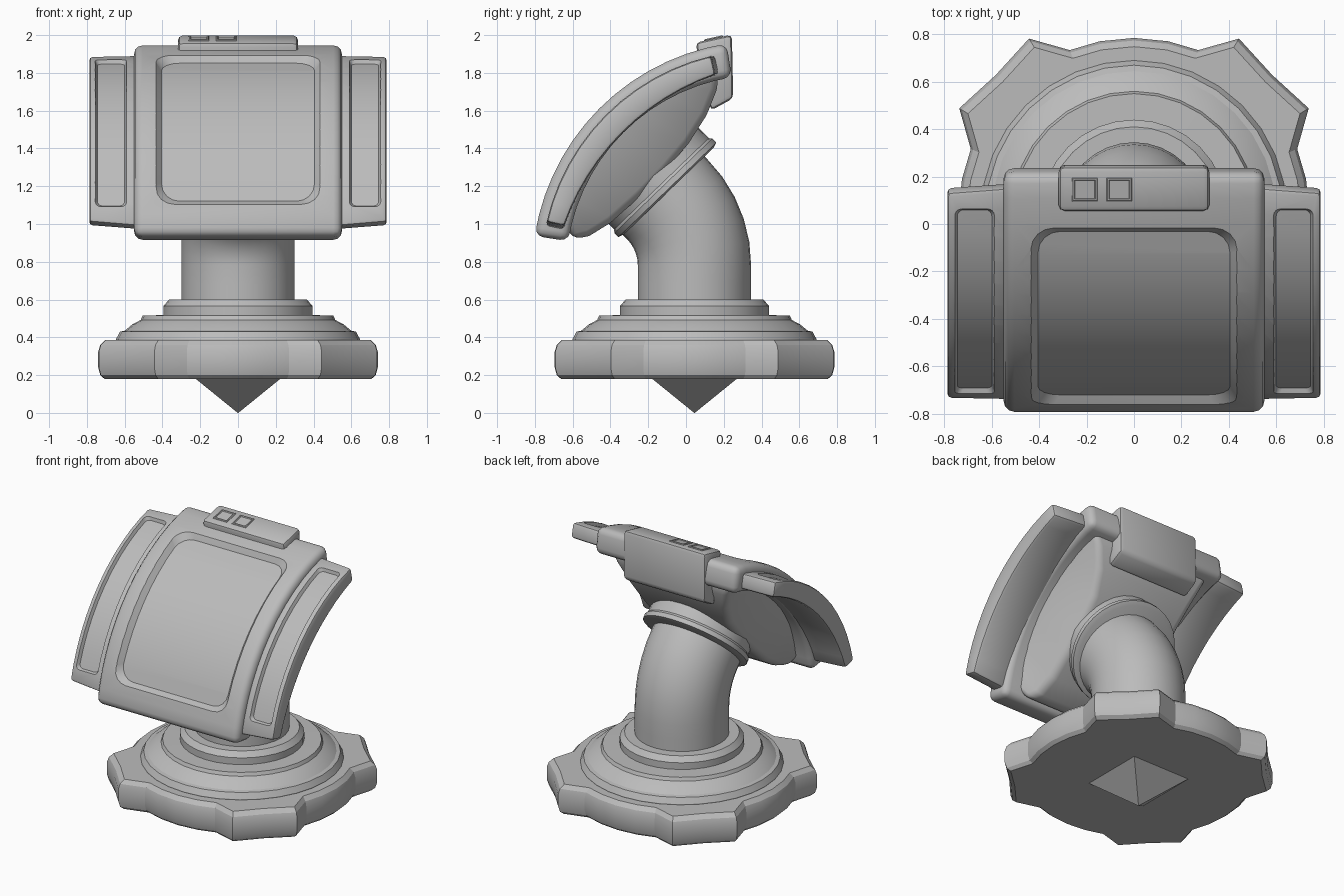
import bpy, bmesh, math
from math import sin, cos, radians, pi
from mathutils import Vector

cube = bpy.data.objects.get("Cube")
if cube:
    bpy.data.objects.remove(cube, do_unlink=True)

grey = bpy.data.materials.new("light_grey")
grey.use_nodes = True
grey.diffuse_color = (0.5, 0.5, 0.5, 1)
grey.node_tree.nodes["Principled BSDF"].inputs["Base Color"].default_value = (0.5, 0.5, 0.5, 1)

CY = 0.045                                # base axis in y
UP = Vector((0, 0.72, 0.694))             # head's tilted up direction
OUT = Vector((0, -0.694, 0.72))           # head's facing direction
MID = Vector((0, -0.30, 1.48))            # middle of the head
RIGHT = Vector((1, 0, 0))
R = 1.22                                  # radius of the curved screen
WING_R = 1.172                            # radius of the side wings


def local(x, u, n):
    return MID + RIGHT * x + UP * u + OUT * n


def polar(x, deg, r):
    a = radians(deg)
    return local(x, r * sin(a), r * cos(a) + 0.205 - R)


def loft(name, rings, bevel=0, corner=0, segments=3):
    """Skin a stack of equal rings, cap both ends, round the edges."""
    bm = bmesh.new()
    rows = [[bm.verts.new(p) for p in ring] for ring in rings]
    count = len(rows[0])
    for a, b in zip(rows, rows[1:]):
        for i in range(count):
            j = (i + 1) % count
            bm.faces.new((a[i], a[j], b[j], b[i]))
    bm.faces.new(rows[0][::-1])
    bm.faces.new(rows[-1])
    if corner:
        edges = [bm.edges.get(pair) for row in (rows[0], rows[-1])
                 for pair in ((row[0], row[3]), (row[1], row[2]))]
        bmesh.ops.bevel(bm, geom=edges, offset=corner, segments=4,
                        profile=0.5, affect='EDGES')
    bmesh.ops.recalc_face_normals(bm, faces=bm.faces[:])
    mesh = bpy.data.meshes.new(name)
    bm.to_mesh(mesh)
    bm.free()
    mesh.materials.append(grey)
    obj = bpy.data.objects.new(name, mesh)
    bpy.context.collection.objects.link(obj)
    if bevel:
        mod = obj.modifiers.new("round_edges", 'BEVEL')
        mod.width, mod.segments = bevel, segments
        mod.limit_method, mod.angle_limit = 'ANGLE', radians(35)
    return obj


def finish(obj, cutter=None, angle=32):
    """Bake modifiers and smooth everything but the sharp edges."""
    if cutter:
        cutter.hide_render = True
        mod = obj.modifiers.new("recess", 'BOOLEAN')
        mod.operation, mod.solver, mod.object = 'DIFFERENCE', 'EXACT', cutter
    graph = bpy.context.evaluated_depsgraph_get()
    mesh = bpy.data.meshes.new_from_object(obj.evaluated_get(graph))
    obj.modifiers.clear()
    obj.data = mesh
    for face in mesh.polygons:
        face.use_smooth = True
    mesh.set_sharp_from_angle(angle=radians(angle))
    if cutter:
        bpy.data.objects.remove(cutter, do_unlink=True)


def steps(a, b, n):
    return [a + (b - a) * i / n for i in range(n + 1)]


def recess(x0, x1, low, high, radius, depth, slope, corner):
    """Cutter that follows the curved front, with sloping walls."""
    tilt = math.degrees(slope / radius)
    shrink = (high - low - 2 * tilt) / (high - low)
    centre = (high + low) / 2
    rings = []
    for a in steps(low, high, 10):
        b = centre + (a - centre) * shrink
        rings.append([polar(x0, a, radius + 0.02), polar(x1, a, radius + 0.02),
                      polar(x1 - slope, b, radius - depth),
                      polar(x0 + slope, b, radius - depth)])
    return loft("cutter", rings, corner=corner)


def turned(name, profile, outline, place):
    """Revolve (radius, height) pairs round an outline of (degrees, radius)."""
    rings = [[place(r * k * cos(radians(a)), r * k * sin(radians(a)), h)
              for a, k in outline] for r, h in profile]
    finish(loft(name, rings), angle=20)


def upright(x, y, z):
    return Vector((x, y + CY, z))


circle = [(i * 11.25, 1) for i in range(32)]

# Base: flange with four lugs, stepped dome and spike
lug = [(0, 0.74), (11.25, 0.74), (21.5, 0.74), (31, 0.86),
       (45, 0.825), (59, 0.86), (68.5, 0.74), (78.75, 0.74)]
flange = [(a + 90 * q, r) for q in range(4) for a, r in lug]
turned("base_flange", [(0.955, 0.18), (0.985, 0.2), (1, 0.24), (1, 0.325),
                       (0.985, 0.36), (0.95, 0.387)], flange, upright)
turned("base_dome", [(0.645, 0.37), (0.645, 0.392), (0.625, 0.43), (0.60, 0.435),
                     (0.56, 0.468), (0.515, 0.492), (0.505, 0.515), (0.395, 0.518),
                     (0.395, 0.565), (0.365, 0.60), (0.28, 0.60)], circle, upright)
turned("base_spike", [(0.325, 0.185), (0.002, 0)],
       [(45 + 90 * i, 1) for i in range(4)], upright)

# Neck: upright tube bending forward into the head
neck = [(CY, 0.55, 0), (CY, 0.68, 0)]
neck += [(CY - 0.5 + 0.5 * cos(t), 0.78 + 0.5 * sin(t), t) for t in steps(0, pi / 4, 5)]
neck.append((-0.21, 1.24, pi / 4))
finish(loft("neck", [[Vector((0.3 * cos(radians(a)),
                              y + 0.3 * sin(radians(a)) * cos(t),
                              z + 0.3 * sin(radians(a)) * sin(t)))
                      for a, k in circle] for y, z, t in neck]))
turned("neck_collar", [(0.33, -0.365), (0.36, -0.355), (0.36, -0.325), (0.348, -0.31),
                       (0.348, -0.235), (0.32, -0.2)], circle,
       lambda x, y, h: local(x, y - 0.063, h))

# Head shell: thick curved slab with a sunken screen
shell = loft("screen_housing", [[polar(-0.55, a, R), polar(0.55, a, R),
                                 polar(0.55, a, R - 0.18), polar(-0.55, a, R - 0.18)]
                                for a in steps(-37.2, 35, 14)], bevel=0.045)
finish(shell, recess(-0.45, 0.45, -29.9, 24.5, R, 0.035, 0.045, 0.08))

# Rear housing: bulge tapering towards the collar
bulge = [(-0.60, -0.20), (-0.53, -0.244), (-0.40, -0.272), (-0.20, -0.28),
         (0, -0.275), (0.19, -0.256), (0.36, -0.215), (0.49, -0.157), (0.55, -0.11)]
rings = []
for (u, n), a in zip(bulge, steps(-31, 29, len(bulge) - 1)):
    w = 0.48 - 0.14 * min(1, max(0, (-n - 0.1) / 0.16))
    rings.append([polar(-0.49, a, R - 0.1), polar(0.49, a, R - 0.1),
                  local(w, u, n), local(-w, u, n)])
finish(loft("rear_housing", rings, bevel=0.05), angle=40)

# Side wings: curved panels with a shallow recess
for side, name in ((1, "left_wing"), (-1, "right_wing")):
    rings = []
    for a in steps(-34.3, 31.6, 12):
        thick = 0.13 - 0.03 * (a / 32) ** 2
        b = a * 0.965
        rings.append([polar(side * 0.5, a, WING_R), polar(side * 0.787, b, WING_R),
                      polar(side * 0.787, b, WING_R - thick),
                      polar(side * 0.5, a, WING_R - thick)])
    wing = loft(name, rings, bevel=0.018, segments=2)
    low, high = sorted((side * 0.58, side * 0.765))
    finish(wing, recess(low, high, -29.5, 27.5, WING_R, 0.022, 0.02, 0.025))

# Control box behind the top edge, with two framed buttons
side_profile = [(0.05, 1.96), (0.243, 2.003), (0.25, 1.665), (0.13, 1.60)]
finish(loft("control_box", [[Vector((x, y, z)) for y, z in side_profile]
                            for x in (-0.318, 0.318)], bevel=0.025, segments=2))


def on_box(x, y, h):
    return Vector((x, y, 1.96 + (y - 0.05) * 0.223 + h))


for name, x in (("button_outer", -0.207), ("button_inner", -0.062)):
    rings = []
    for half, h in ((0.054, -0.01), (0.054, 0.003), (0.05, 0.007),
                    (0.044, 0.007), (0.041, 0.001)):
        rings.append([on_box(x + sx * half, 0.145 + sy * half * 0.92, h)
                      for sx, sy in ((-1, -1), (1, -1), (1, 1), (-1, 1))])
    finish(loft(name, rings))
